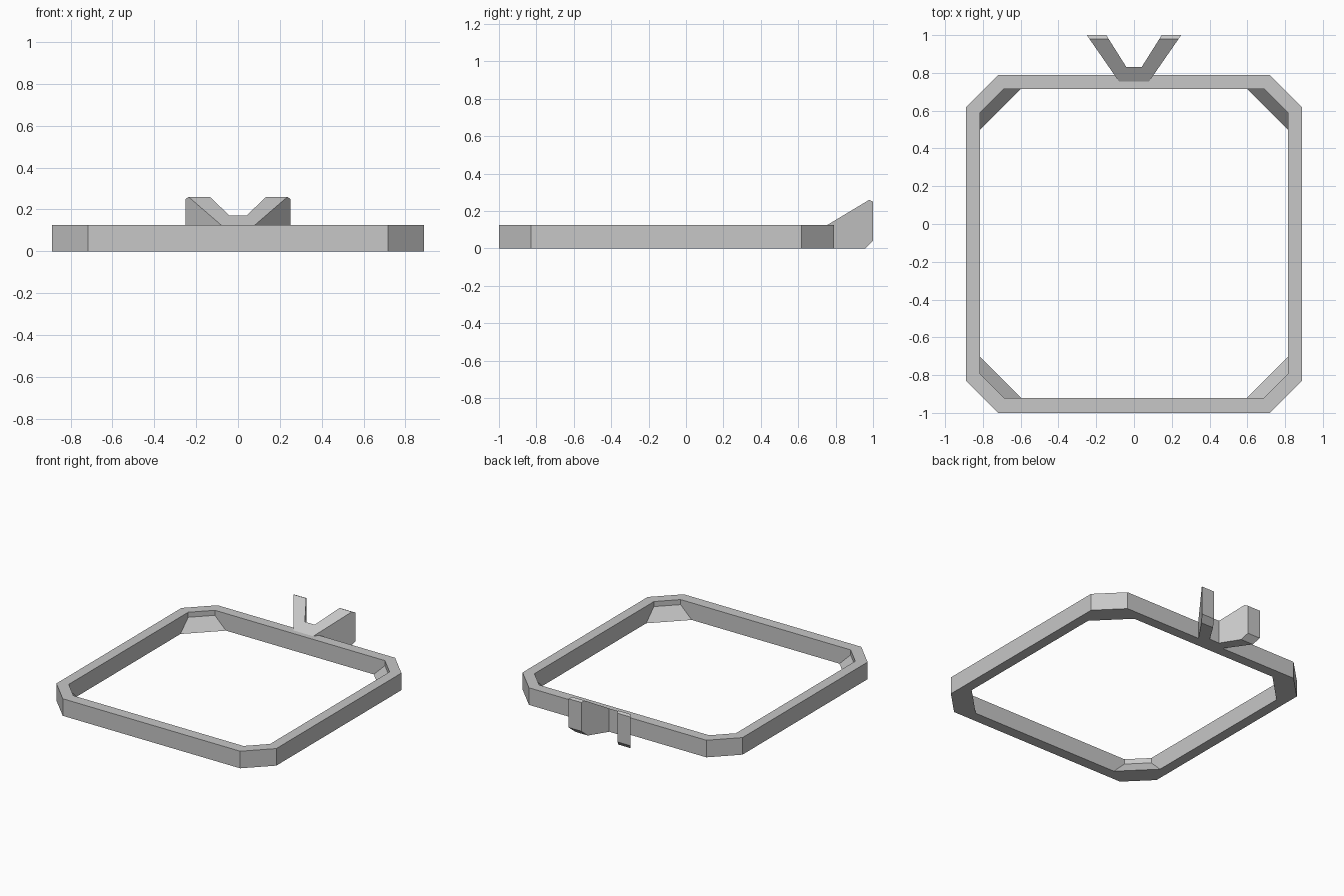
import bpy
import bmesh
from mathutils import Vector

cube = bpy.data.objects.get("Cube")
if cube:
    bpy.data.objects.remove(cube, do_unlink=True)

grey = bpy.data.materials.new("plain grey")
grey.use_nodes = True
COLOUR = (0.57, 0.57, 0.57, 1)
grey.diffuse_color = COLOUR
grey.node_tree.nodes["Principled BSDF"].inputs["Base Color"].default_value = COLOUR


def finish(bm, name):
    bmesh.ops.recalc_face_normals(bm, faces=bm.faces)
    mesh = bpy.data.meshes.new(name)
    bm.to_mesh(mesh)
    bm.free()
    mesh.materials.append(grey)
    obj = bpy.data.objects.new(name, mesh)
    bpy.context.collection.objects.link(obj)
    return obj


def octagon(bm, half_x, front, back, cut, z):
    """Rectangle with cut corners, as a loop of vertices."""
    mid, half_y = (front + back) / 2, (back - front) / 2
    loop = []
    for sx, sy in ((1, 1), (-1, 1), (-1, -1), (1, -1)):
        pair = [(half_x, half_y - cut), (half_x - cut, half_y)]
        if sx * sy < 0:
            pair.reverse()
        loop += [bm.verts.new((sx * x, mid + sy * y, z)) for x, y in pair]
    return loop


# Frame: outer wall, flat rim, inner wall with sloping corner gussets
bm = bmesh.new()
HEIGHT = 0.125
OUTER = (0.89, -1.0, 0.79, 0.172)
INNER = (0.815, -0.92, 0.715)
loops = [
    octagon(bm, *OUTER, 0),
    octagon(bm, *OUTER, HEIGHT),
    octagon(bm, *INNER, 0.127, HEIGHT),
    octagon(bm, *INNER, 0.127, 0.088),
    octagon(bm, *INNER, 0.217, 0),
]
for i, a in enumerate(loops):
    b = loops[(i + 1) % len(loops)]
    for j in range(8):
        k = (j + 1) % 8
        bm.faces.new((a[j], a[k], b[k], b[j]))
finish(bm, "frame")

# Forked bracket: V-shaped plan, raised and trimmed by planes
bm = bmesh.new()
half = [(0.04, 0.83), (0.147, 1.0), (0.25, 1.0), (0.08, 0.755)]
plan = half + [(-x, y) for x, y in reversed(half)]
base = bm.faces.new([bm.verts.new((x, y, 0)) for x, y in plan])
up = bmesh.ops.extrude_face_region(bm, geom=[base])["geom"]
bmesh.ops.translate(bm, vec=(0, 0, 0.4),
                    verts=[v for v in up if isinstance(v, bmesh.types.BMVert)])
trims = [
    ((0, 0.755, HEIGHT), (0, -0.135, 0.225)),   # sloping top
    ((0, 0.98, 0.26), (0, 0.5, 1)),             # top tip
    ((0, 0.96, 0), (0, 1, -1)),                 # lower tip
]
for point, normal in trims:
    bmesh.ops.bisect_plane(bm, geom=bm.verts[:] + bm.edges[:] + bm.faces[:],
                           dist=1e-5, plane_co=Vector(point),
                           plane_no=Vector(normal), clear_outer=True)
    rim = [e for e in bm.edges if e.is_boundary]
    bmesh.ops.holes_fill(bm, edges=rim, sides=0)
finish(bm, "forked_bracket")
